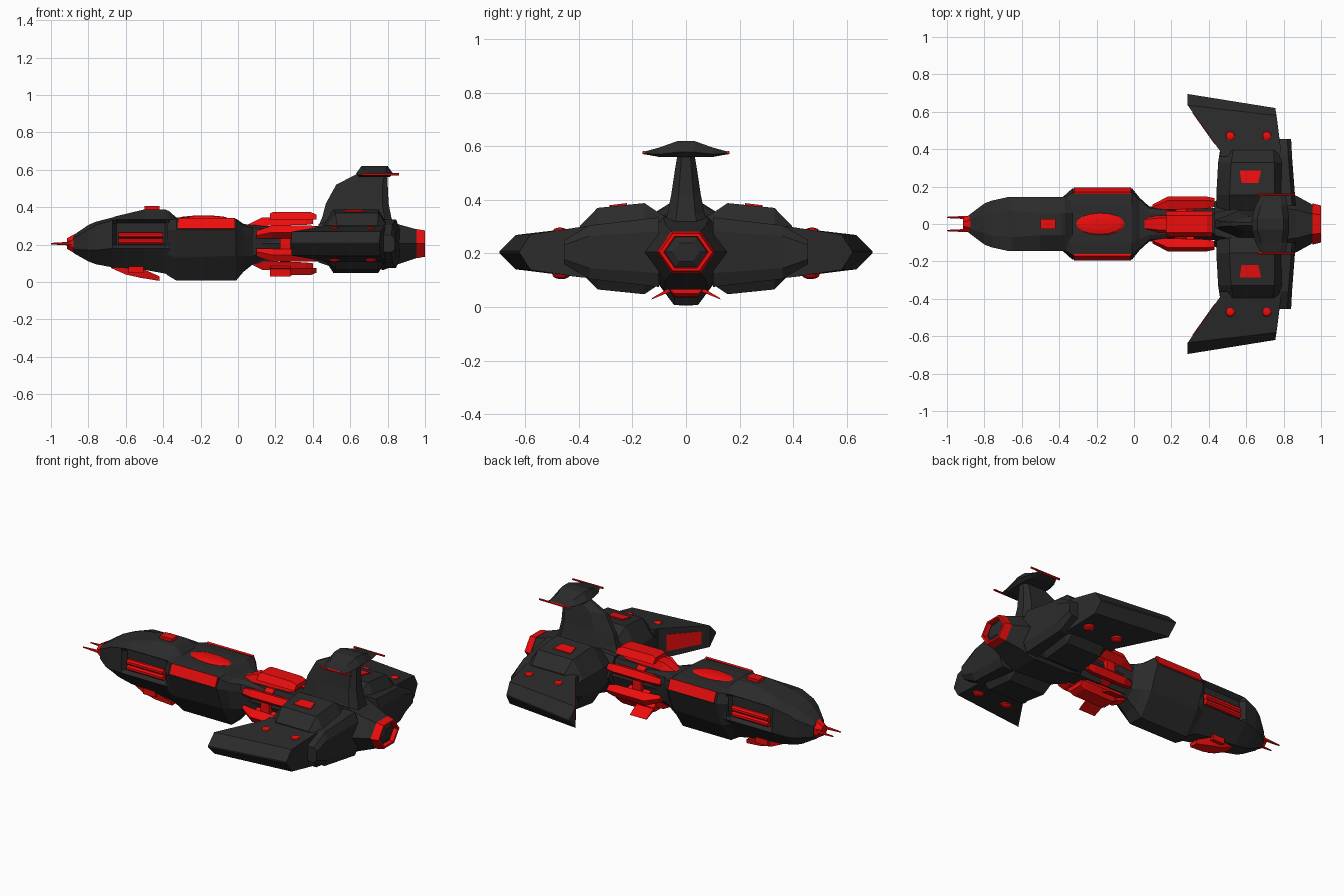
import bpy, bmesh, math
from mathutils import Matrix, Vector

if "Cube" in bpy.data.objects:
    bpy.data.objects.remove(bpy.data.objects["Cube"])

def material(name, rgb):
    m = bpy.data.materials.new(name)
    m.diffuse_color = (*rgb, 1)
    m.use_nodes = True
    m.node_tree.nodes["Principled BSDF"].inputs["Base Color"].default_value = m.diffuse_color
    return m

DARK = material("dark_hull", (0.024, 0.024, 0.024))
RED = material("red_trim", (0.85, 0.004, 0.004))
ZC = 0.205  # height of the ship's axis

def finish(name, bm, mat, mirror=False):
    bmesh.ops.recalc_face_normals(bm, faces=bm.faces)
    me = bpy.data.meshes.new(name)
    bm.to_mesh(me)
    bm.free()
    me.materials.append(mat)
    ob = bpy.data.objects.new(name, me)
    bpy.context.collection.objects.link(ob)
    if mirror:
        mod = ob.modifiers.new("mirror", "MIRROR")
        mod.use_axis = (False, True, False)
        mod.use_mirror_merge = False
    return ob

def loft(name, rings, mat, mirror=False):
    bm = bmesh.new()
    vs = [[bm.verts.new(p) for p in r] for r in rings]
    n = len(rings[0])
    for a, b in zip(vs, vs[1:]):
        for i in range(n):
            j = (i + 1) % n
            bm.faces.new((a[i], a[j], b[j], b[i]))
    bm.faces.new(vs[0])
    bm.faces.new(vs[-1])
    return finish(name, bm, mat, mirror)

def hull(name, sections, mat):
    # each section: x, then right-half (y, z) points from top to bottom
    return loft(name, [[(x, y, z) for y, z in h] + [(x, -y, z) for y, z in reversed(h)]
                       for x, h in sections], mat)

def wing_ring(y, xf, xr, t, zc=0.218, bf=0.07, br=0.04):
    half = [(xf, .35 * t), (xf + bf, t), (xr - br, t), (xr, .6 * t)]
    return [(x, y, zc + z) for x, z in half] + [(x, y, zc - z) for x, z in reversed(half)]

def rod(name, x0, x1, y, z, r0, r1, mat, seg=8, mirror=False):
    def ring(x, r):
        return [(x, y + r * math.cos(a), z + r * math.sin(a))
                for a in (2 * math.pi * (i + .5) / seg for i in range(seg))]
    return loft(name, [ring(x0, r0), ring(x1, r1)], mat, mirror)

def box(name, c, s, mat, mirror=False):
    bm = bmesh.new()
    bmesh.ops.create_cube(bm, size=1, matrix=Matrix.Translation(c) @ Matrix.Diagonal((*s, 1)))
    return finish(name, bm, mat, mirror)

def dome(name, c, s, mat, mirror=False, seg=10):
    bm = bmesh.new()
    bmesh.ops.create_uvsphere(bm, u_segments=seg, v_segments=6, radius=1,
                              matrix=Matrix.Translation(c) @ Matrix.Diagonal((*s, 1)))
    return finish(name, bm, mat, mirror)

# Forward hull, with a recess along each side for the cannons
def nose(x, wt, zt, ws, zs, zm, wb, zb, d=0):
    return (x, [(wt, zt), (ws, zs), (ws - d, zs - .12 * (zs - zm)),
                (ws - d, zm + .12 * (zs - zm)), (ws, zm), (wb, zb)])
hull("nose_hull", [
    nose(-.88, .025, .25, .05, .235, .175, .025, .155),
    nose(-.80, .05, .305, .11, .28, .17, .04, .11),
    nose(-.76, .06, .322, .125, .305, .17, .045, .095),
    nose(-.67, .07, .345, .145, .33, .18, .05, .078),
    nose(-.65, .07, .352, .145, .333, .18, .05, .077, .03),
    nose(-.50, .06, .388, .145, .335, .18, .05, .065, .03),
    nose(-.39, .06, .388, .145, .335, .18, .05, .045, .03),
    nose(-.37, .06, .38, .145, .335, .18, .05, .035),
    nose(-.33, .06, .345, .145, .33, .18, .045, .02)], DARK)
hull("mid_hull", [
    (-.38, [(.09, .342), (.135, .332), (.145, .275), (.125, .15), (.045, .038)]),
    (-.33, [(.10, .345), (.165, .337), (.19, .28), (.135, .13), (.045, .008)]),
    (-.01, [(.10, .338), (.165, .332), (.19, .28), (.135, .14), (.045, .008)]),
    (.03, [(.08, .31), (.13, .30), (.14, .26), (.11, .14), (.04, .055)]),
    (.08, [(.06, .305), (.085, .29), (.095, .25), (.08, .14), (.04, .095)]),
    (.22, [(.05, .29), (.07, .28), (.08, .24), (.07, .15), (.035, .12)])], DARK)
hull("neck", [(x, [(.05, .30), (.085, ZC), (.05, .11)]) for x in (.03, .48)], DARK)

# Nose cap and twin probes
rod("nose_cap", -.915, -.875, 0, ZC, .03, .055, RED)
rod("nose_probe", -1, -.88, .035, ZC, .004, .011, RED, 6, True)

# Side cannons in the recess
for i, z in enumerate((.217, .25)):
    rod(f"side_cannon_{i}", -.64, -.40, .126, z, .017, .017, RED, 8, True)

# Red details on top of the hull
box("roof_sensor", (-.46, 0, .388), (.08, .055, .034), RED)
dome("roof_canopy", (-.185, 0, .34), (.135, .06, .016), RED, seg=16)
loft("shoulder_strip", [[(x, .16, .338), (x, .171, .342), (x, .195, .286), (x, .183, .28)]
                        for x in (-.32, -.015)], RED, True)

# Chin gun under the nose
hull("chin_gun", [(-.68, [(.03, .095), (.03, .075)]),
                  (-.60, [(.05, .09), (.04, .04)]),
                  (-.52, [(.05, .075), (.04, .022)]),
                  (-.42, [(.03, .03), (.025, .006)])], RED)
box("chin_bracket", (-.545, 0, .065), (.08, .13, .035), RED)

# Ring of six stepped pods round the neck
for i in range(6):
    a = math.radians(30 + 60 * i)
    out, side = Vector((0, math.cos(a), math.sin(a))), Vector((0, -math.sin(a), math.cos(a)))
    vertical = i % 3 == 1
    x0, x1 = (.05, .40) if vertical else (.10, .43)
    w = .045 if vertical else .03
    k = 1 if vertical else 1.12
    def pod_ring(x, r0, r1, w0, w1):
        c = Vector((x, 0, ZC))
        return [c + out * r * k + side * s for r, s in ((r0, -w0), (r1, -w1), (r1, w1), (r0, w0))]
    loft(f"neck_pod_{i}", [pod_ring(x0, .085, .10, w * .8, w * .5),
                           pod_ring(x0 + .08, .095, .14, w, w * .7),
                           pod_ring(x1 - .04, .10, .14, w, w * .7),
                           pod_ring(x1, .105, .135, w * .7, w * .5)], RED)
    if vertical:
        loft(f"pod_fairing_{i}", [pod_ring(x, .13, r, .07, .045) for x, r in
                                  ((.17, .16), (.19, .17), (.39, .168), (.42, .155))], RED)
    else:
        loft(f"pod_strut_{i}", [pod_ring(x, .06, .11, .014, .014) for x in (.18, .32)], RED)
rod("neck_ring", .225, .28, 0, ZC, .11, .11, RED, 12)
loft("belly_fin", [[(x, .04, .085), (x, .125, .035), (x, .13, .028), (x, .04, .065)]
                   for x in (.17, .28)], RED, True)

# Rear centre hull and engine
hull("rear_hull", [
    (.43, [(.06, .31), (.12, ZC), (.06, .105)]),
    (.52, [(.08, .335), (.16, ZC), (.08, .075)]),
    (.78, [(.085, .335), (.18, ZC), (.085, .065)]),
    (.87, [(.075, .305), (.15, ZC), (.075, .10)]),
    (.96, [(.052, .28), (.10, ZC), (.052, .13)])], DARK)

def hex_ring(x, s):
    return [(x, .11 * s * math.cos(math.pi * i / 3), ZC + .09 * s * math.sin(math.pi * i / 3))
            for i in range(6)]
loft("engine_nozzle", [hex_ring(.955, 1), hex_ring(1, .9), hex_ring(1, .76), hex_ring(.97, .72)], RED)
loft("engine_core", [hex_ring(.965, .72), hex_ring(.975, .72), hex_ring(.99, .45)], DARK)

# Inner wing blocks, trailing blocks and outer wings
loft("wing_block", [wing_ring(.05, .44, .79, .10), wing_ring(.155, .44, .79, .17),
                    wing_ring(.33, .45, .79, .152), wing_ring(.395, .46, .785, .085)], DARK, True)
loft("trailing_block", [wing_ring(.10, .74, .865, .13, ZC, .03, .02),
                        wing_ring(.36, .74, .845, .10, ZC, .03, .02),
                        wing_ring(.455, .76, .84, .045, ZC, .02, .02)], DARK, True)
def slab(pts):
    (xf, yf, tf), (xr, yr, tr) = pts
    return [(xf, yf, ZC + tf), (xr, yr, ZC + tr), (xr, yr, ZC - tr), (xf, yf, ZC - tf)]
loft("outer_wing", [slab(p) for p in (
    [(.46, .36, .097), (.787, .36, .097)],
    [(.46, .39, .093), (.785, .40, .093)],
    [(.287, .635, .064), (.762, .58, .066)],
    [(.287, .695, .004), (.755, .62, .004)])], DARK, True)

# Red panels and lamps on the wings
loft("leading_panel", [slab([(.429, .429, .05), (.445, .438, .05)]),
                       slab([(.312, .594, .038), (.328, .604, .038)])], RED, True)
loft("wing_panel", [[(.565, .285, z), (.68, .285, z), (.665, .22, z + .008), (.575, .22, z + .008)]
                    for z in (.36, .380)], RED, True)
for i, x in enumerate((.515, .71)):
    dome(f"wing_lamp_top_{i}", (x, .47, .285), (.026, .026, .012), RED, True)
    dome(f"wing_lamp_bottom_{i}", (x, .465, .122), (.034, .034, .018), RED, True)

# Tail fin with T-shaped top
def fin_ring(z, xf, xr, w):
    L = xr - xf
    h = [(xf, .25 * w), (xf + .3 * L, w), (xr - .1 * L, w), (xr, .5 * w)]
    return [(x, y, z) for x, y in h] + [(x, -y, z) for x, y in reversed(h)]
loft("tail_fin", [fin_ring(.30, .43, .83, .085), fin_ring(.345, .45, .82, .07),
                  fin_ring(.42, .47, .805, .055), fin_ring(.52, .525, .80, .04),
                  fin_ring(.58, .64, .80, .03)], DARK)
def tail_ring(y, xf, xr, zb, zt):
    return [(xf, y, zb + .3 * (zt - zb)), (xf + .03, y, zt), (xr - .03, y, zt),
            (xr, y, zb + .3 * (zt - zb)), (xr - .02, y, zb), (xf + .02, y, zb)]
loft("tail_plane", [tail_ring(y, *s) for y, s in (
    (-.155, (.68, .81, .57, .58)), (-.10, (.65, .82, .56, .595)), (-.03, (.63, .83, .56, .62)),
    (.03, (.63, .83, .56, .62)), (.10, (.65, .82, .56, .595)), (.155, (.68, .81, .57, .58)))], DARK)
rod("tail_rod", .66, .86, .157, .576, .007, .006, RED, 6, True)
